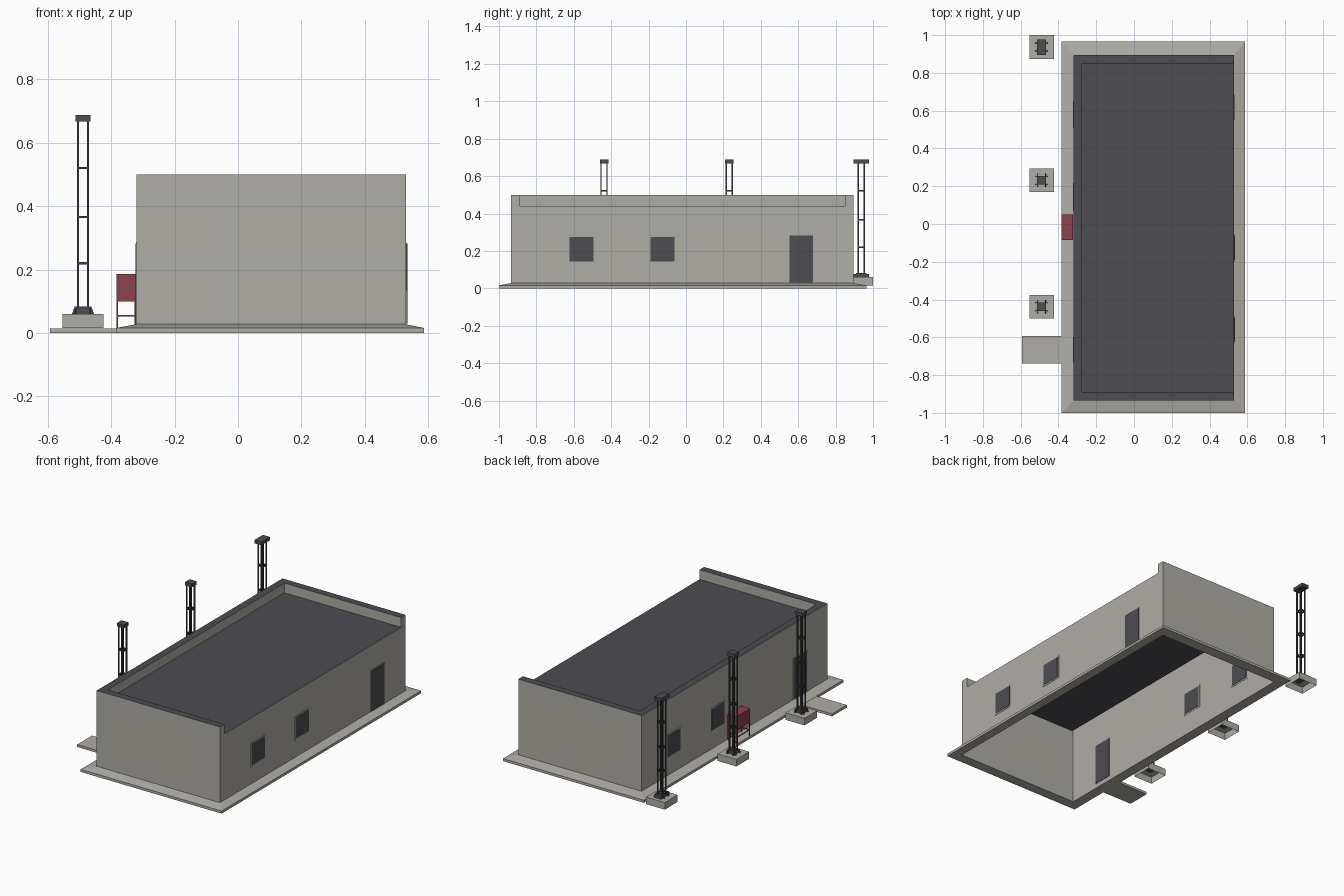
import bpy
import bmesh
from mathutils import Matrix, Vector

if "Cube" in bpy.data.objects:
    bpy.data.objects.remove(bpy.data.objects["Cube"], do_unlink=True)


def make_material(name, rgb):
    mat = bpy.data.materials.new(name)
    mat.use_nodes = True
    mat.diffuse_color = (*rgb, 1)
    mat.node_tree.nodes["Principled BSDF"].inputs["Base Color"].default_value = (*rgb, 1)
    return mat


CONCRETE = make_material("warm grey concrete", (0.434, 0.418, 0.381))
DARK = make_material("dark grey", (0.074, 0.072, 0.082))
METAL = make_material("dark metal", (0.056, 0.057, 0.063))
RED = make_material("dull red", (0.262, 0.054, 0.072))


def finish(bm, name, *mats):
    bmesh.ops.recalc_face_normals(bm, faces=bm.faces)
    mesh = bpy.data.meshes.new(name)
    bm.to_mesh(mesh)
    bm.free()
    for mat in mats:
        mesh.materials.append(mat)
    obj = bpy.data.objects.new(name, mesh)
    bpy.context.collection.objects.link(obj)
    return obj


def add_box(bm, lo, hi, open_bottom=False):
    lo, hi = Vector(lo), Vector(hi)
    matrix = Matrix.Translation((lo + hi) / 2) @ Matrix.Diagonal((*(hi - lo), 1))
    verts = bmesh.ops.create_cube(bm, size=1, matrix=matrix)["verts"]
    if open_bottom:
        bottom = [f for f in verts[0].link_faces[:] + verts[-1].link_faces[:]
                  if all(abs(v.co.z - lo.z) < 1e-5 for v in f.verts)]
        bmesh.ops.delete(bm, geom=list(set(bottom)), context='FACES_ONLY')
    return verts


def box(name, lo, hi, mat, open_bottom=False):
    bm = bmesh.new()
    add_box(bm, lo, hi, open_bottom)
    return finish(bm, name, mat)


# Main dimensions
X0, X1, Y0, Y1 = -0.32, 0.53, -0.935, 0.895
BASE, ROOF, TOP, PARAPET = 0.028, 0.44, 0.5, 0.045

# Building shell, open below, with a parapet on three sides
bm = bmesh.new()
add_box(bm, (X0, Y0, BASE), (X1, Y1, ROOF), open_bottom=True)
for co, no in (((X0 + PARAPET, 0, 0), (1, 0, 0)),
               ((0, Y0 + PARAPET, 0), (0, 1, 0)),
               ((0, Y1 - PARAPET, 0), (0, 1, 0))):
    bmesh.ops.bisect_plane(bm, geom=bm.verts[:] + bm.edges[:] + bm.faces[:],
                           plane_co=co, plane_no=no)
rim = []
for f in bm.faces:
    c = f.calc_center_median()
    inside = c.x > X0 + PARAPET and Y0 + PARAPET < c.y < Y1 - PARAPET
    if c.z > ROOF - 0.001 and not inside:
        rim.append(f)
raised = bmesh.ops.extrude_face_region(bm, geom=rim)["geom"]
bmesh.ops.translate(bm, vec=(0, 0, TOP - ROOF),
                    verts=[v for v in raised if isinstance(v, bmesh.types.BMVert)])
leftover = [f for f in rim if f.is_valid]
if leftover:
    bmesh.ops.delete(bm, geom=leftover, context='FACES')
bm.normal_update()
for f in bm.faces:
    f.material_index = 1 if abs(f.normal.z) > 0.9 else 0
finish(bm, "building_shell", CONCRETE, DARK)

# Sloped apron around the walls
bm = bmesh.new()


def ring(x0, x1, y0, y1, z):
    return [bm.verts.new(p) for p in ((x0, y0, z), (x1, y0, z), (x1, y1, z), (x0, y1, z))]


outer = (-0.385, 0.587, -1.0, 0.965)
wall = (X0, X1, Y0, Y1)
rings = [ring(*outer, 0), ring(*outer, 0.016), ring(*wall, BASE), ring(*wall, 0)]
for a, b in zip(rings, rings[1:] + rings[:1]):
    for i in range(4):
        j = (i + 1) % 4
        bm.faces.new((a[i], a[j], b[j], b[i]))
finish(bm, "apron", CONCRETE)
box("door_step", (-0.593, -0.738, 0), (-0.385, -0.592, 0.015), CONCRETE)


# Windows and doors: thin plates set through each long wall
def opening(name, x, y, width, z0, z1, border, sill):
    w = width / 2
    box(name + "_frame", (x - 0.002, y - w, z0), (x + 0.002, y + w, z1), CONCRETE)
    w -= border
    box(name + "_panel", (x - 0.004, y - w, z0 + sill), (x + 0.004, y + w, z1 - border), DARK)


for side, x, windows, door in (("left", X1, (-0.559, -0.126), 0.616),
                               ("right", X0, (0.58, 0.145), -0.665)):
    for i, y in enumerate(windows):
        opening(f"{side}_window_{i + 1}", x, y, 0.145, 0.133, 0.283, 0.009, 0.01)
    opening(f"{side}_door", x, door, 0.134, BASE, 0.286, 0.004, 0.002)

# Red cabinet on a light stand
cx0, cx1, cy0, cy1, leg = -0.383, -0.322, -0.085, 0.05, 0.005
box("cabinet", (cx0, cy0, 0.1), (cx1, cy1, 0.187), RED)
bm = bmesh.new()
for x in (cx0, cx1 - leg):
    for y in (cy0, cy1 - leg):
        add_box(bm, (x, y, 0.016), (x + leg, y + leg, 0.1))
    add_box(bm, (x, cy0, 0.052), (x + leg, cy1, 0.057))
for y in (cy0, cy1 - leg):
    add_box(bm, (cx0, y, 0.052), (cx1, y + leg, 0.057))
finish(bm, "cabinet_stand", RED)


# Lattice masts on hollow footings
def mast(name, x, y, cap_half):
    box(name + "_footing", (x - 0.065, y - 0.063, 0.016), (x + 0.065, y + 0.063, 0.06),
        CONCRETE, open_bottom=True)
    box(name + "_base", (x - 0.024, y - cap_half, 0.056), (x + 0.024, y + cap_half, 0.078), DARK)
    box(name + "_cap", (x - 0.024, y - cap_half, 0.667), (x + 0.024, y + cap_half, 0.688), DARK)
    bm = bmesh.new()
    r, t = 0.016, 0.0035
    for sx in (-r, r):
        for sy in (-r, r):
            add_box(bm, (x + sx - t, y + sy - t, 0.06), (x + sx + t, y + sy + t, 0.67))
    for z in (0.22, 0.366, 0.521):
        for s in (-r, r):
            add_box(bm, (x - r, y + s - t, z - t), (x + r, y + s + t, z + t))
            add_box(bm, (x + s - t, y - r, z - t), (x + s + t, y + r, z + t))
    # Tapered fins at the foot
    for s in (-0.021, 0.021):
        fin = add_box(bm, (x - 0.035, y + s - 0.002, 0.06), (x + 0.035, y + s + 0.002, 0.083))
        for v in fin:
            if v.co.z > 0.07:
                v.co.x = x + (v.co.x - x) * 0.75
        fin = add_box(bm, (x + s - 0.002, y - 0.035, 0.06), (x + s + 0.002, y + 0.035, 0.083))
        for v in fin:
            if v.co.z > 0.07:
                v.co.y = y + (v.co.y - y) * 0.75
    finish(bm, name + "_lattice", METAL)


mast("back_mast", -0.489, 0.937, 0.041)
mast("middle_mast", -0.489, 0.232, 0.023)
mast("front_mast", -0.489, -0.438, 0.023)
